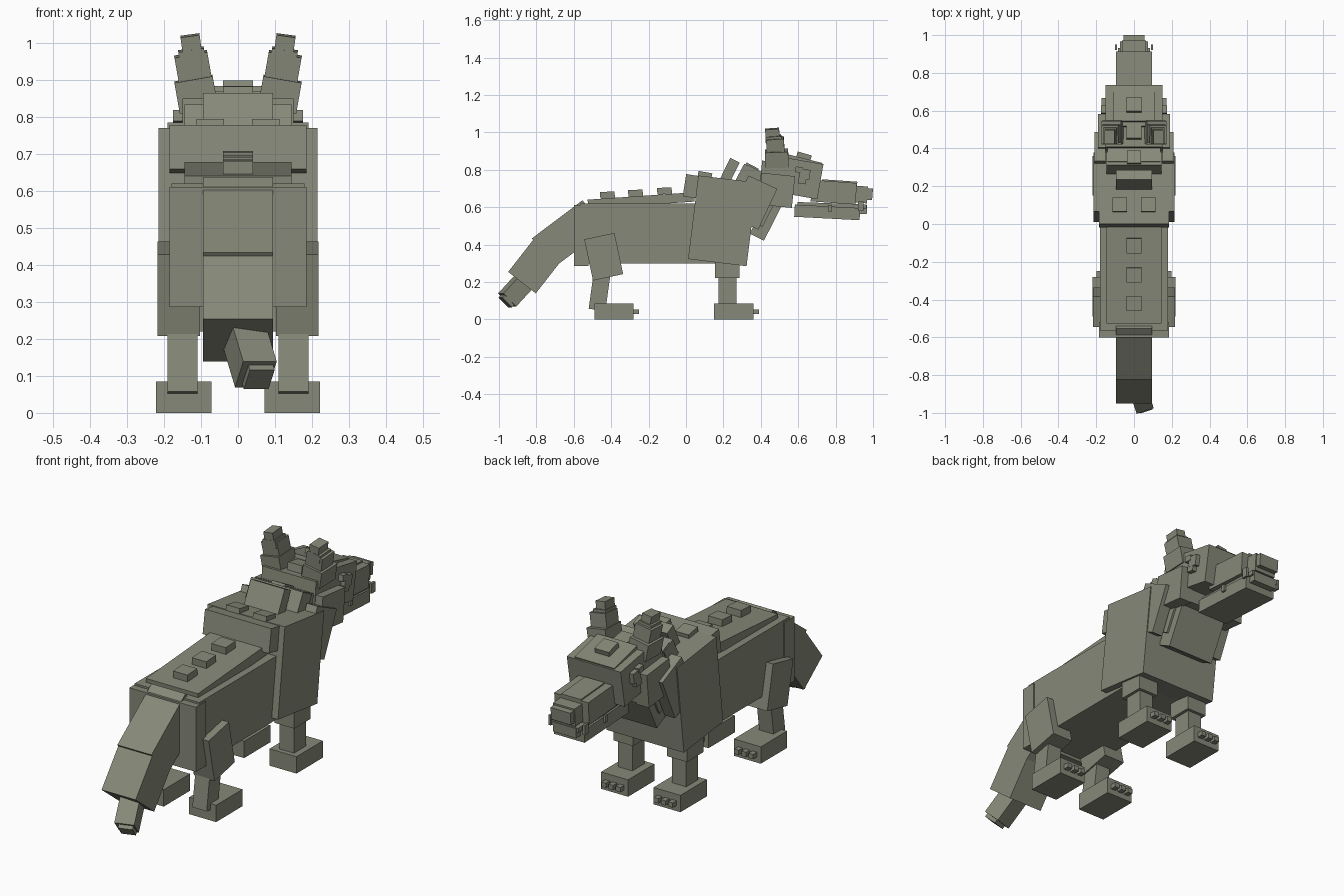
import bpy, math
from mathutils import Matrix, Vector, Euler

fur = bpy.data.materials.new("grey_olive_fur")
fur.diffuse_color = (0.24, 0.25, 0.19, 1)


def box(name, centre, size, pitch=0, roll=0, yaw=0):
    """Box with its size along x, y, z, turned by degrees about x, y, z."""
    sx, sy, sz = (s / 2 for s in size)
    verts = [(x, y, z) for x in (-sx, sx) for y in (-sy, sy) for z in (-sz, sz)]
    faces = [(0, 1, 3, 2), (4, 6, 7, 5), (0, 4, 5, 1), (2, 3, 7, 6), (0, 2, 6, 4), (1, 5, 7, 3)]
    rot = Euler([math.radians(a) for a in (pitch, roll, yaw)]).to_matrix()
    mesh = bpy.data.meshes.new(name)
    mesh.from_pydata([rot @ Vector(v) + Vector(centre) for v in verts], [], faces)
    mesh.materials.append(fur)
    mesh.update()
    obj = bpy.data.objects.new(name, mesh)
    bpy.context.collection.objects.link(obj)
    return obj


def pair(name, centre, size, pitch=0, roll=0, yaw=0):
    """Mirrored boxes on both sides."""
    x, y, z = centre
    for label, s in (("right", 1), ("left", -1)):
        box(f"{name}_{label}", (s * x, y, z), size, pitch, s * roll, s * yaw)


# Body
box("torso", (0, -0.12, 0.46), (0.36, 0.89, 0.32))
box("rump", (0, -0.56, 0.448), (0.37, 0.08, 0.325))
box("back_plate", (0, -0.24, 0.635), (0.29, 0.57, 0.05), pitch=4)
for i, (y, z) in enumerate(((-0.42, 0.665), (-0.27, 0.675), (-0.115, 0.687))):
    box(f"back_stud_{i}", (0, y, z), (0.08, 0.078, 0.035), pitch=3)

# Chest and shoulder hump
box("chest", (0, 0.195, 0.527), (0.43, 0.315, 0.45), pitch=-7)
box("breast_plate", (0, 0.31, 0.335), (0.34, 0.03, 0.07))
box("shoulder_hump", (0, 0.135, 0.695), (0.37, 0.29, 0.12), pitch=-9)
pair("hump_stud", (0.075, 0.10, 0.765), (0.075, 0.075, 0.045), pitch=-10)
box("crest_rear", (0, 0.222, 0.77), (0.19, 0.056, 0.18), pitch=-26)
box("crest_front", (0, 0.30, 0.725), (0.29, 0.08, 0.20), pitch=-28)
box("nape_stud", (0, 0.345, 0.80), (0.075, 0.075, 0.05), pitch=-28)

# Neck
box("neck", (0, 0.37, 0.66), (0.28, 0.22, 0.26), pitch=-27)
box("throat", (0, 0.44, 0.56), (0.26, 0.085, 0.27), pitch=-27)
pair("ruff", (0.18, 0.36, 0.625), (0.06, 0.17, 0.24), pitch=-25)

# Head
box("skull_rear", (0, 0.485, 0.725), (0.30, 0.18, 0.23), pitch=-6)
pair("cheek", (0.155, 0.485, 0.69), (0.07, 0.18, 0.17), pitch=-6)
box("skull_front", (0, 0.61, 0.755), (0.30, 0.22, 0.19), pitch=-10)
box("brow", (0, 0.63, 0.83), (0.22, 0.19, 0.06), pitch=-14)
box("forehead_stud", (0, 0.63, 0.87), (0.08, 0.078, 0.035), pitch=-16)
box("crown_stud", (0, 0.49, 0.855), (0.08, 0.08, 0.04), pitch=-10)
pair("eye", (0.158, 0.635, 0.775), (0.03, 0.055, 0.055), pitch=-8)
pair("eye_rim", (0.155, 0.605, 0.80), (0.04, 0.04, 0.03), pitch=-8)
pair("lower_eye_rim", (0.155, 0.62, 0.74), (0.035, 0.04, 0.03), pitch=-8)

# Muzzle
box("snout", (0, 0.79, 0.68), (0.19, 0.24, 0.115), pitch=-4)
box("snout_bridge", (0, 0.82, 0.725), (0.11, 0.19, 0.035), pitch=-4)
box("snout_tip", (0, 0.93, 0.668), (0.12, 0.08, 0.09), pitch=-4)
box("nose", (0, 0.975, 0.67), (0.11, 0.045, 0.062), pitch=-5)
box("jaw", (0, 0.755, 0.572), (0.17, 0.35, 0.065), pitch=-3)
box("lip", (0, 0.78, 0.61), (0.15, 0.37, 0.022), pitch=-2)
box("chin", (0, 0.95, 0.588), (0.13, 0.035, 0.05), pitch=-3)
pair("fang", (0.095, 0.935, 0.605), (0.012, 0.03, 0.05))
pair("side_tooth", (0.09, 0.77, 0.595), (0.012, 0.02, 0.035))

# Ears, stepped toward the tip
pair("ear_base", (0.113, 0.485, 0.86), (0.105, 0.125, 0.085), pitch=2, roll=10)
pair("ear_middle", (0.12, 0.478, 0.925), (0.09, 0.095, 0.09), pitch=4, roll=10)
pair("ear_upper", (0.124, 0.468, 0.962), (0.07, 0.085, 0.04), pitch=4, roll=9)
pair("ear_tip", (0.126, 0.462, 0.992), (0.052, 0.075, 0.055), pitch=4, roll=8)

# Legs
pair("front_leg", (0.15, 0.222, 0.19), (0.08, 0.095, 0.23))
pair("front_leg_cuff", (0.15, 0.22, 0.265), (0.11, 0.13, 0.09))
pair("thigh", (0.16, -0.44, 0.335), (0.115, 0.165, 0.225), pitch=12)
pair("hock", (0.15, -0.462, 0.15), (0.08, 0.09, 0.20), pitch=-8)
for part, y in (("front", 0.255), ("rear", -0.385)):
    pair(f"{part}_foot", (0.146, y, 0.0425), (0.15, 0.21, 0.085))
    for i in range(3):
        pair(f"{part}_claw_{i}", (0.106 + 0.04 * i, y + 0.118, 0.04), (0.026, 0.034, 0.024))

# Tail, bending down and curling to one side at the end
box("tail_base", (0, -0.63, 0.457), (0.19, 0.34, 0.195), pitch=37)
box("tail_middle", (0, -0.80, 0.295), (0.19, 0.25, 0.187), pitch=52)
box("tail_tip", (0.03, -0.90, 0.165), (0.095, 0.17, 0.10), pitch=46, yaw=18)
box("tail_end", (0.052, -0.95, 0.108), (0.07, 0.05, 0.075), pitch=46, yaw=18)
